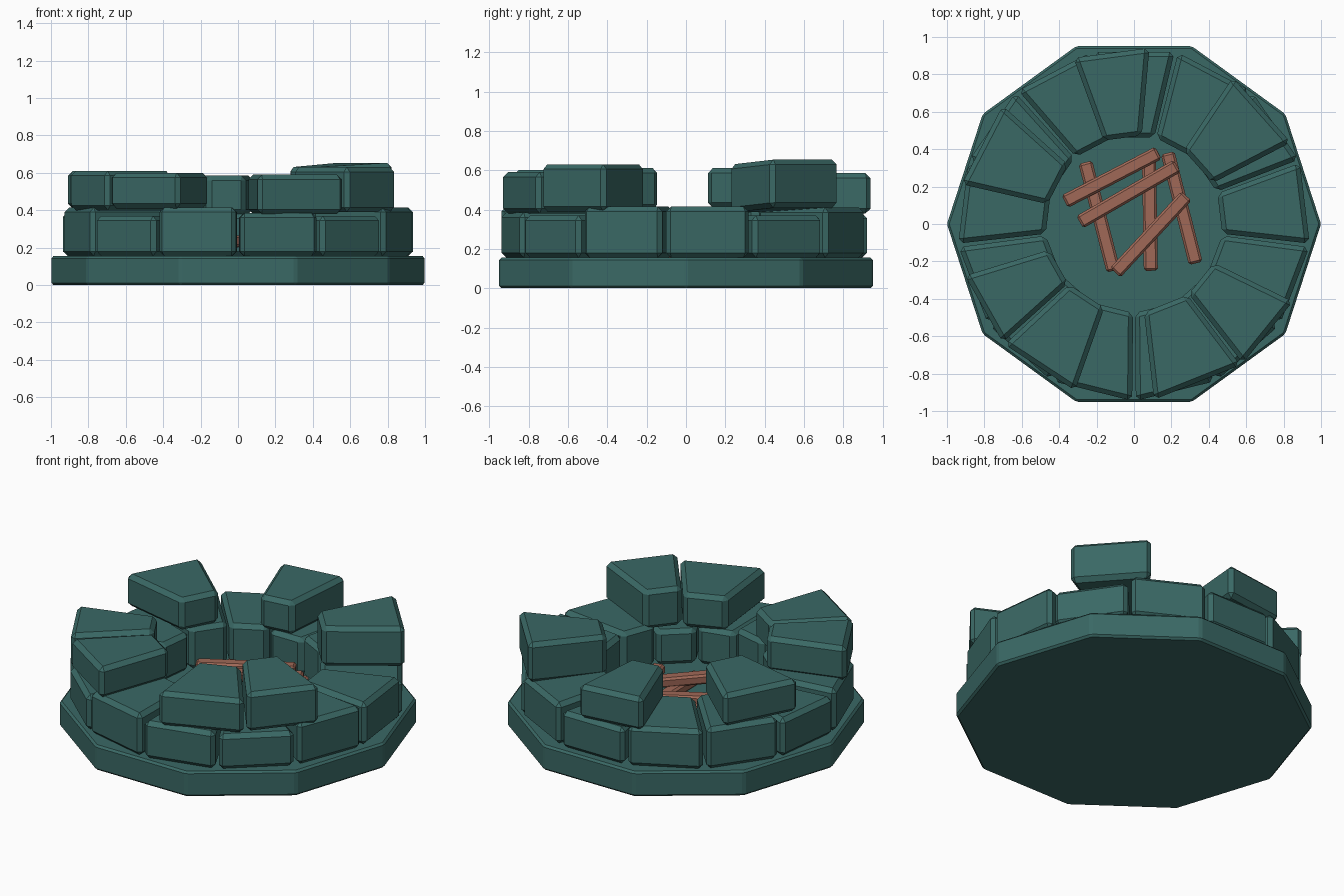
import bpy, bmesh
from math import radians, cos, sin, tau, atan2, hypot
from mathutils import Vector

if "Cube" in bpy.data.objects:
    bpy.data.objects.remove(bpy.data.objects["Cube"], do_unlink=True)


def make_material(name, rgb):
    mat = bpy.data.materials.new(name)
    mat.use_nodes = True
    mat.diffuse_color = (*rgb, 1)
    mat.node_tree.nodes["Principled BSDF"].inputs["Base Color"].default_value = (*rgb, 1)
    return mat


stone = make_material("teal stone", (0.042, 0.140, 0.130))
wood = make_material("reddish wood", (0.350, 0.140, 0.095))


def finish(name, bm, mat, bevel):
    bmesh.ops.recalc_face_normals(bm, faces=bm.faces)
    mesh = bpy.data.meshes.new(name)
    bm.to_mesh(mesh)
    bm.free()
    mesh.materials.append(mat)
    obj = bpy.data.objects.new(name, mesh)
    bpy.context.collection.objects.link(obj)
    mod = obj.modifiers.new("Chamfer", "BEVEL")
    mod.width = bevel
    mod.segments = 1
    return obj


def prism(name, outline, bottom, top, mat, bevel, rise=None):
    """Extrude a plan outline; rise gives an optional extra height per corner."""
    bm = bmesh.new()
    rise = rise or [0] * len(outline)
    low = [bm.verts.new((x, y, bottom + r)) for (x, y), r in zip(outline, rise)]
    high = [bm.verts.new((x, y, top + r)) for (x, y), r in zip(outline, rise)]
    bm.faces.new(low)
    bm.faces.new(high)
    for i in range(len(low)):
        j = (i + 1) % len(low)
        bm.faces.new((low[i], low[j], high[j], high[i]))
    return finish(name, bm, mat, bevel)


def polar(radius, degrees):
    return radius * cos(radians(degrees)), radius * sin(radians(degrees))


def wedge(name, start, end, bottom, top, tilt=0, inner=0.475, outer=0.945):
    outline = [polar(inner, start), polar(outer, start), polar(outer, end), polar(inner, end)]
    prism(name, outline, bottom, top, stone, 0.025, [-tilt, 0, 0, -tilt])


# Ten-sided plinth
prism("base_slab", [polar(1, 36 * i) for i in range(10)], 0, 0.155, stone, 0.012)

# Closed lower ring of wedge stones with uneven tops
lower_tops = [0.385, 0.37, 0.415, 0.415, 0.37, 0.41, 0.38, 0.40, 0.41, 0.39, 0.415, 0.37, 0.415]
step = 360 / len(lower_tops)
for i, top in enumerate(lower_tops):
    start = -90 + i * step
    wedge(f"lower_stone_{i + 1}", start + 0.6, start + step - 0.6, 0.155, top)

# Broken upper ring: start angle, end angle, bottom, top, inward tilt
upper_stones = [
    (-163, -138, 0.40, 0.61, 0),
    (-137, -109.5, 0.41, 0.60, 0),
    (-83.5, -53, 0.38, 0.59, 0),
    (-52, -26, 0.39, 0.63, 0),
    (27.5, 56, 0.41, 0.655, 0.025),
    (85, 110, 0.38, 0.585, 0),
    (138, 167, 0.41, 0.61, 0),
]
for i, values in enumerate(upper_stones):
    wedge(f"upper_stone_{i + 1}", *values)


def stick(name, a, b, width=0.075):
    a, b = Vector(a), Vector(b)
    bm = bmesh.new()
    bmesh.ops.create_cube(bm, size=1)
    bmesh.ops.scale(bm, vec=((b - a).length, width, 0.06), verts=bm.verts)
    obj = finish(name, bm, wood, 0.012)
    obj.location = (a + b) / 2
    d = b - a
    obj.rotation_euler = (0, -atan2(d.z, hypot(d.x, d.y)), atan2(d.y, d.x))


# Two crossed layers of firewood in the pit
firewood = [
    ((-0.26, 0.33, 0.185), (-0.11, -0.25, 0.185)),
    ((0.08, 0.36, 0.185), (0.09, -0.25, 0.185)),
    ((0.18, 0.38, 0.185), (0.33, -0.21, 0.185)),
    ((-0.37, 0.12, 0.225), (0.13, 0.38, 0.235)),
    ((-0.29, 0.01, 0.235), (0.23, 0.31, 0.235)),
    ((-0.10, -0.26, 0.235), (0.28, 0.15, 0.235)),
]
for i, (a, b) in enumerate(firewood):
    stick(f"firewood_{i + 1}", a, b)
